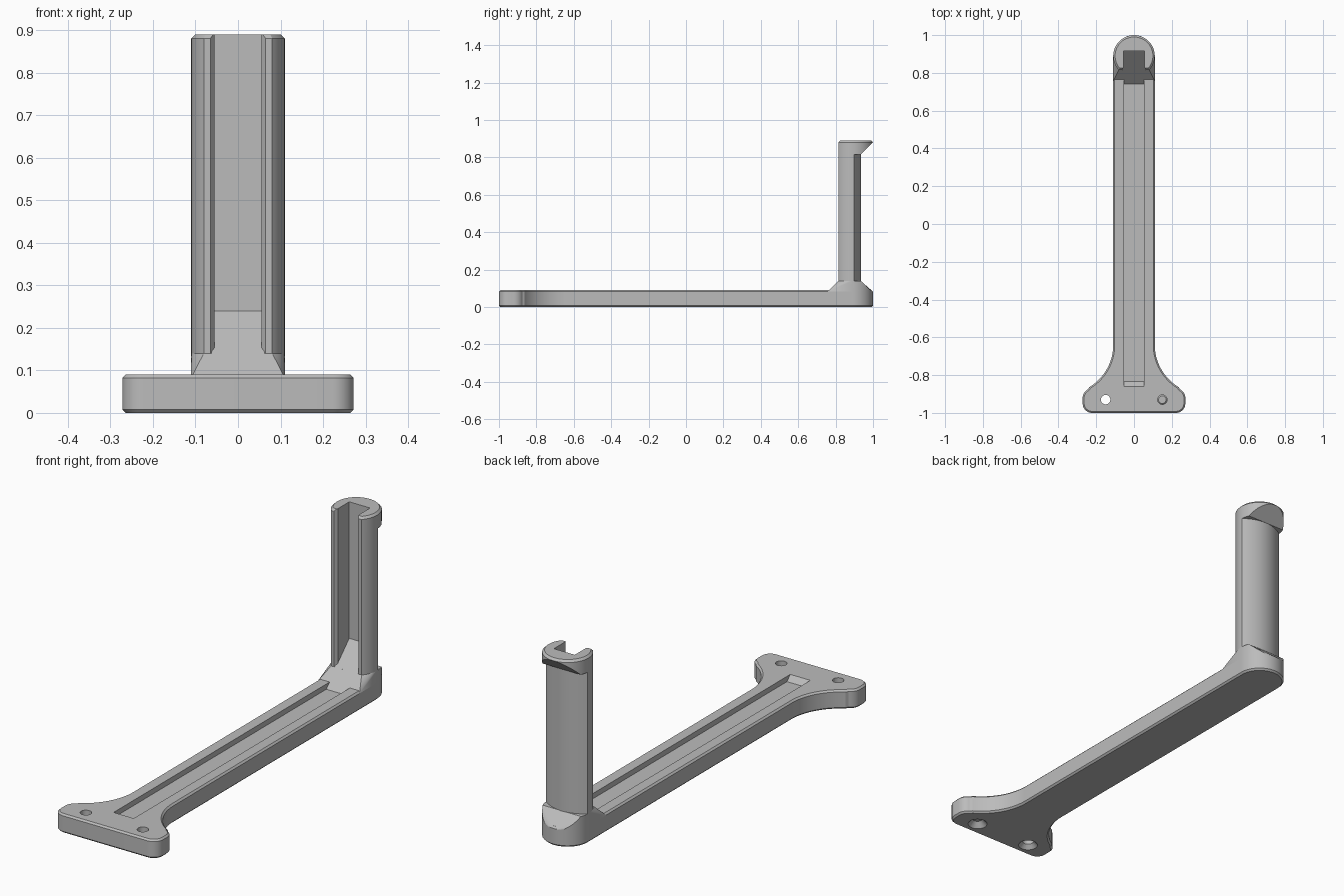
import bpy, bmesh
from math import sin, cos, radians
from mathutils import Vector

if "Cube" in bpy.data.objects:
    bpy.data.objects.remove(bpy.data.objects["Cube"])

grey = bpy.data.materials.new("plain_grey")
grey.use_nodes = True
colour = (0.5, 0.5, 0.5, 1)
grey.diffuse_color = colour
grey.node_tree.nodes["Principled BSDF"].inputs["Base Color"].default_value = colour


def add_object(name, bm):
    bmesh.ops.recalc_face_normals(bm, faces=bm.faces)
    mesh = bpy.data.meshes.new(name)
    bm.to_mesh(mesh)
    bm.free()
    mesh.materials.append(grey)
    obj = bpy.data.objects.new(name, mesh)
    bpy.context.collection.objects.link(obj)
    return obj


def prism(name, outline, lo, hi, axis="z", chamfer=0, rims=()):
    """Extrude an outline (xy along z, or yz along x); chamfer the chosen rims."""
    bm = bmesh.new()
    place = (lambda a, b, h: (a, b, h)) if axis == "z" else (lambda a, b, h: (h, a, b))
    face = bm.faces.new([bm.verts.new(place(a, b, lo)) for a, b in outline])
    out = bmesh.ops.extrude_face_region(bm, geom=[face])
    moved = [v for v in out["geom"] if isinstance(v, bmesh.types.BMVert)]
    bmesh.ops.translate(bm, verts=moved, vec=Vector(place(0, 0, hi - lo)))
    bmesh.ops.recalc_face_normals(bm, faces=bm.faces)
    if chamfer:
        edges = [e for e in bm.edges
                 if any(all(abs(v.co.z - r) < 1e-5 for v in e.verts) for r in rims)]
        bmesh.ops.bevel(bm, geom=edges, offset=chamfer, segments=1,
                        affect="EDGES", profile=0.5)
    return add_object(name, bm)


def cone(name, x, y, z, r_low, r_high, depth):
    bm = bmesh.new()
    bmesh.ops.create_cone(bm, cap_ends=True, segments=32, radius1=r_low,
                          radius2=r_high, depth=depth)
    bmesh.ops.translate(bm, verts=bm.verts, vec=(x, y, z + depth / 2))
    return add_object(name, bm)


def cut(obj, *cutters):
    for cutter in cutters:
        mod = obj.modifiers.new("cut", "BOOLEAN")
        mod.operation, mod.solver, mod.object = "DIFFERENCE", "EXACT", cutter
        bpy.context.view_layer.objects.active = obj
        bpy.ops.object.modifier_apply(modifier=mod.name)
        bpy.data.objects.remove(cutter)


def arc(cx, cy, r, start, end, n):
    angles = [radians(start + (end - start) * i / n) for i in range(n + 1)]
    return [(cx + r * cos(a), cy + r * sin(a)) for a in angles]


def mirrored(half):
    """Close a right-hand half outline with its reflection."""
    return half + [(-x, y) for x, y in reversed(half) if abs(x) > 1e-5]


R, CY = 0.11, 0.89           # post radius and centre
FRONT, BACK = 0.815, 0.935   # post front face and rear crest
TOP, PLATE, SHELF = 0.89, 0.09, 0.14

# Base plate with flared foot
half = arc(0.222, -0.95, 0.05, -90, 0, 8)
half += arc(0.222, -0.92, 0.05, 0, 65, 8)
half += arc(0.37, -0.64, 0.26, 239, 180, 20)
half += arc(0, CY, R, 0, 90, 20)
base = prism("base_plate", mirrored(half), 0, PLATE, chamfer=0.008, rims=(0, PLATE))

# Long groove with ramped ends, and countersunk screw holes
groove = [(-0.885, 0.115), (-0.835, 0.065), (0.74, 0.065), (0.79, 0.115)]
cut(base, prism("groove_cutter", groove, -0.053, 0.053, "x"))
for x in (-0.15, 0.15):
    cut(base, cone("hole_cutter", x, -0.93, -0.05, 0.025, 0.025, 0.2),
        cone("sink_cutter", x, -0.93, -0.005, 0.048, 0.02, 0.03))

# Sloped pedestal: hull from the plate end to the post footprint
bm = bmesh.new()
for x, y in mirrored([(R, 0.757)] + arc(0, CY, R, 0, 90, 20)):
    bm.verts.new((x, y, 0.082))
for x, y in mirrored(arc(0, CY, R, -43, 90, 40)):
    bm.verts.new((x, y, min(SHELF, SHELF + BACK - y)))
hull = bmesh.ops.convex_hull(bm, input=bm.verts)
bmesh.ops.delete(bm, geom=[g for g in hull["geom_interior"]
                           if isinstance(g, bmesh.types.BMVert)], context="VERTS")
bmesh.ops.dissolve_limit(bm, angle_limit=radians(1), verts=bm.verts, edges=bm.edges)
pedestal = add_object("pedestal", bm)

# Ramp filling the foot of the post channel
ramp = prism("channel_ramp", [(FRONT, 0.1), (FRONT, SHELF), (0.92, 0.245), (0.92, 0.1)],
             -0.062, 0.062, "x")


def channel():
    side = [(0.085, 0.79), (0.065, FRONT), (0.055, 0.829), (0.055, 0.915)]
    return prism("channel_cutter", mirrored(side), 0, 1)


# Post with shallow curved back
half = arc(0, CY, R, -43, 3.6, 10)
half += [(R * (1 - i / 12), BACK - 0.038 * (1 - i / 12) ** 2) for i in range(1, 13)]
post = prism("post", mirrored(half), 0.1, 0.816)
cut(post, channel())

# Round cap with an overhanging rear lip
cap = prism("post_cap", mirrored(arc(0, CY, R, -43, 90, 32)), 0.815, TOP,
            chamfer=0.01, rims=(TOP,))
under = [(BACK, 0.8), (BACK, 0.815), (1.05, 0.93), (1.05, 0.8)]
cut(cap, channel(), prism("lip_cutter", under, -0.2, 0.2, "x"))

# Smooth the curves, keep the edges crisp
bpy.ops.object.select_all(action="DESELECT")
for obj in (base, pedestal, ramp, post, cap):
    obj.select_set(True)
bpy.context.view_layer.objects.active = base
bpy.ops.object.shade_smooth_by_angle(angle=radians(25))
